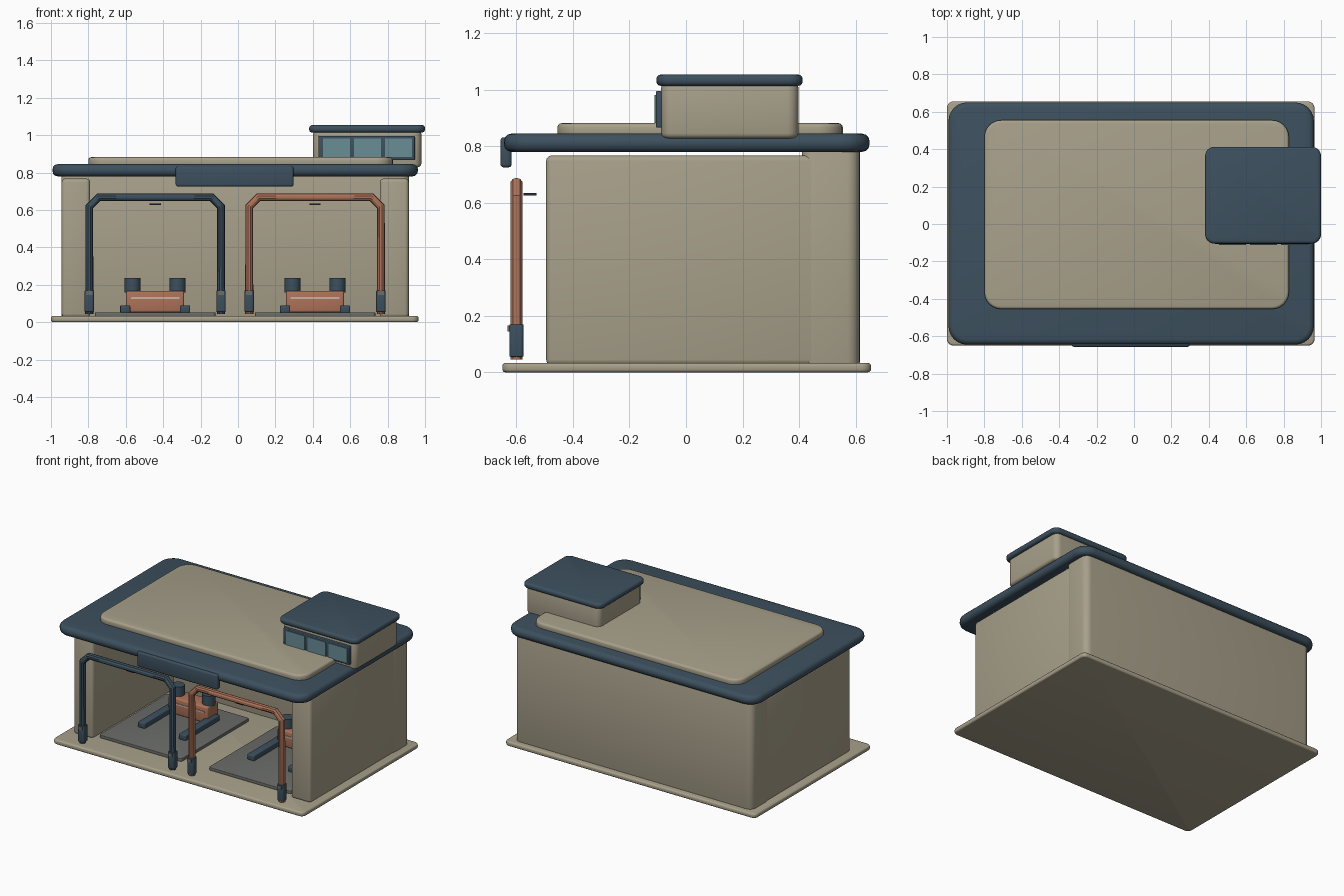
import bpy, bmesh, math

cube = bpy.data.objects.get("Cube")
if cube:
    bpy.data.objects.remove(cube, do_unlink=True)


def material(name, rgb):
    m = bpy.data.materials.new(name)
    m.use_nodes = True
    m.diffuse_color = (*rgb, 1)
    bsdf = next(n for n in m.node_tree.nodes if n.type == 'BSDF_PRINCIPLED')
    bsdf.inputs["Base Color"].default_value = (*rgb, 1)
    return m


BEIGE = material("beige plaster", (0.39, 0.35, 0.255))
BLUE = material("slate blue", (0.046, 0.08, 0.112))
COPPER = material("copper paint", (0.42, 0.17, 0.10))
GREY = material("grey mat", (0.15, 0.155, 0.145))
GLASS = material("window glass", (0.14, 0.27, 0.30))
DARK = material("dark metal", (0.02, 0.028, 0.036))
PALE = material("pale stripe", (0.60, 0.45, 0.36))


def finish(ob, mat):
    ob.data.materials.clear()
    ob.data.materials.append(mat)
    bpy.ops.object.select_all(action='DESELECT')
    ob.select_set(True)
    bpy.context.view_layer.objects.active = ob
    bpy.ops.object.shade_smooth_by_angle(angle=math.radians(35))
    return ob


def slab(name, x, y, z, mat, corner=0.0, edge=0.0, segments=3):
    """Box from (min, max) ranges, with rounded plan corners and softened edges."""
    bm = bmesh.new()
    bmesh.ops.create_cube(bm, size=1)
    for v in bm.verts:
        v.co = [r[0] + (c + 0.5) * (r[1] - r[0]) for r, c in zip((x, y, z), v.co)]
    if corner:
        upright = [e for e in bm.edges
                   if abs(e.verts[0].co.z - e.verts[1].co.z) > 0.5 * (z[1] - z[0])]
        bmesh.ops.bevel(bm, geom=upright, offset=corner, segments=6,
                        profile=0.5, affect='EDGES')
    if edge:
        sharp = [e for e in bm.edges if e.calc_face_angle(0) > 0.6]
        bmesh.ops.bevel(bm, geom=sharp, offset=edge, segments=segments,
                        profile=0.5, affect='EDGES')
    bmesh.ops.recalc_face_normals(bm, faces=bm.faces)
    me = bpy.data.meshes.new(name)
    bm.to_mesh(me)
    bm.free()
    ob = bpy.data.objects.new(name, me)
    bpy.context.collection.objects.link(ob)
    return finish(ob, mat)


def tube(name, points, radius, mat):
    cu = bpy.data.curves.new(name, 'CURVE')
    cu.dimensions = '3D'
    cu.bevel_depth = radius
    cu.bevel_resolution = 3
    cu.use_fill_caps = True
    sp = cu.splines.new('POLY')
    sp.points.add(len(points) - 1)
    for p, co in zip(sp.points, points):
        p.co = (*co, 1)
    ob = bpy.data.objects.new(name, cu)
    bpy.context.collection.objects.link(ob)
    bpy.ops.object.select_all(action='DESELECT')
    ob.select_set(True)
    bpy.context.view_layer.objects.active = ob
    bpy.ops.object.convert(target='MESH')
    return finish(bpy.context.object, mat)


def cylinder(name, x, y, z, radius, mat):
    bpy.ops.mesh.primitive_cylinder_add(vertices=24, radius=radius, depth=z[1] - z[0],
                                        location=(x, y, (z[0] + z[1]) / 2))
    bpy.context.object.name = name
    return finish(bpy.context.object, mat)


# Ground slab and walls
slab("ground_slab", (-1, 0.965), (-0.65, 0.655), (0, 0.033), BEIGE, 0.035, 0.011)
slab("right_wall", (-0.943, -0.79), (-0.495, 0.56), (0.025, 0.768), BEIGE, 0, 0.02)
slab("left_wall", (0.758, 0.913), (-0.495, 0.56), (0.025, 0.768), BEIGE, 0, 0.02)
slab("back_wall", (-0.945, 0.915), (0.41, 0.615), (0.025, 0.79), BEIGE, 0.045, 0.01)

# Roof with raised deck and fascia board
slab("roof", (-0.992, 0.962), (-0.645, 0.65), (0.78, 0.845), BLUE, 0.1, 0.028)
slab("roof_deck", (-0.8, 0.828), (-0.455, 0.555), (0.83, 0.882), BEIGE, 0.09, 0.015)
slab("fascia_board", (-0.333, 0.297), (-0.657, -0.617), (0.725, 0.832), BLUE, 0, 0.012)

# Rooftop cabin with a three-pane window
slab("cabin", (0.402, 0.98), (-0.088, 0.398), (0.828, 1.025), BEIGE, 0.04, 0.018)
slab("cabin_roof", (0.38, 1.0), (-0.105, 0.413), (1.014, 1.054), BLUE, 0.05, 0.016)
slab("window_frame", (0.43, 0.945), (-0.107, -0.08), (0.866, 0.996), BLUE, 0, 0.005)
for i in range(3):
    left = 0.455 + i * 0.166
    slab(f"window_pane_{i + 1}", (left, left + 0.143), (-0.112, -0.104),
         (0.882, 0.982), GLASS)

# Two service bays, each with a gate frame, floor mat and lift
for side, cx, paint in (("right", -0.443, BLUE), ("left", 0.412, COPPER)):
    half, top, cut, gy = 0.352, 0.668, 0.05, -0.6
    path = [(cx - half, gy, 0.045), (cx - half, gy, top - cut), (cx - half + cut, gy, top),
            (cx + half - cut, gy, top), (cx + half, gy, top - cut), (cx + half, gy, 0.045)]
    tube(f"{side}_gate_frame", path, 0.022, paint)
    for end, s in (("outer", -1), ("inner", 1)):
        px = cx + s * half
        slab(f"{side}_{end}_post_cuff", (px - 0.025, px + 0.025), (gy - 0.025, gy + 0.025),
             (0.055, 0.17), BLUE, 0.012, 0.004)
        slab(f"{side}_{end}_cuff_tag", (px - 0.016, px + 0.016), (gy - 0.031, gy - 0.024),
             (0.145, 0.166), GREY)
    slab(f"{side}_gate_sensor", (cx - 0.03, cx + 0.03), (-0.575, -0.53),
         (0.626, 0.634), DARK)

    slab(f"{side}_floor_mat", (cx - 0.322, cx + 0.322), (-0.46, 0.3),
         (0.03, 0.053), GREY, 0.015, 0.004)
    slab(f"{side}_lift_body", (cx - 0.155, cx + 0.155), (0.07, 0.195),
         (0.053, 0.168), COPPER, 0, 0.01)
    slab(f"{side}_lift_stripe", (cx - 0.13, cx + 0.13), (0.066, 0.072),
         (0.125, 0.135), PALE)
    for end, s in (("outer", -1), ("inner", 1)):
        slab(f"{side}_{end}_lift_rail", (cx + s * 0.16 - 0.027, cx + s * 0.16 + 0.027),
             (-0.22, 0.165), (0.05, 0.09), BLUE, 0, 0.006)
        cylinder(f"{side}_{end}_lift_post", cx + s * 0.12, 0.135, (0.16, 0.235), 0.043, BLUE)
